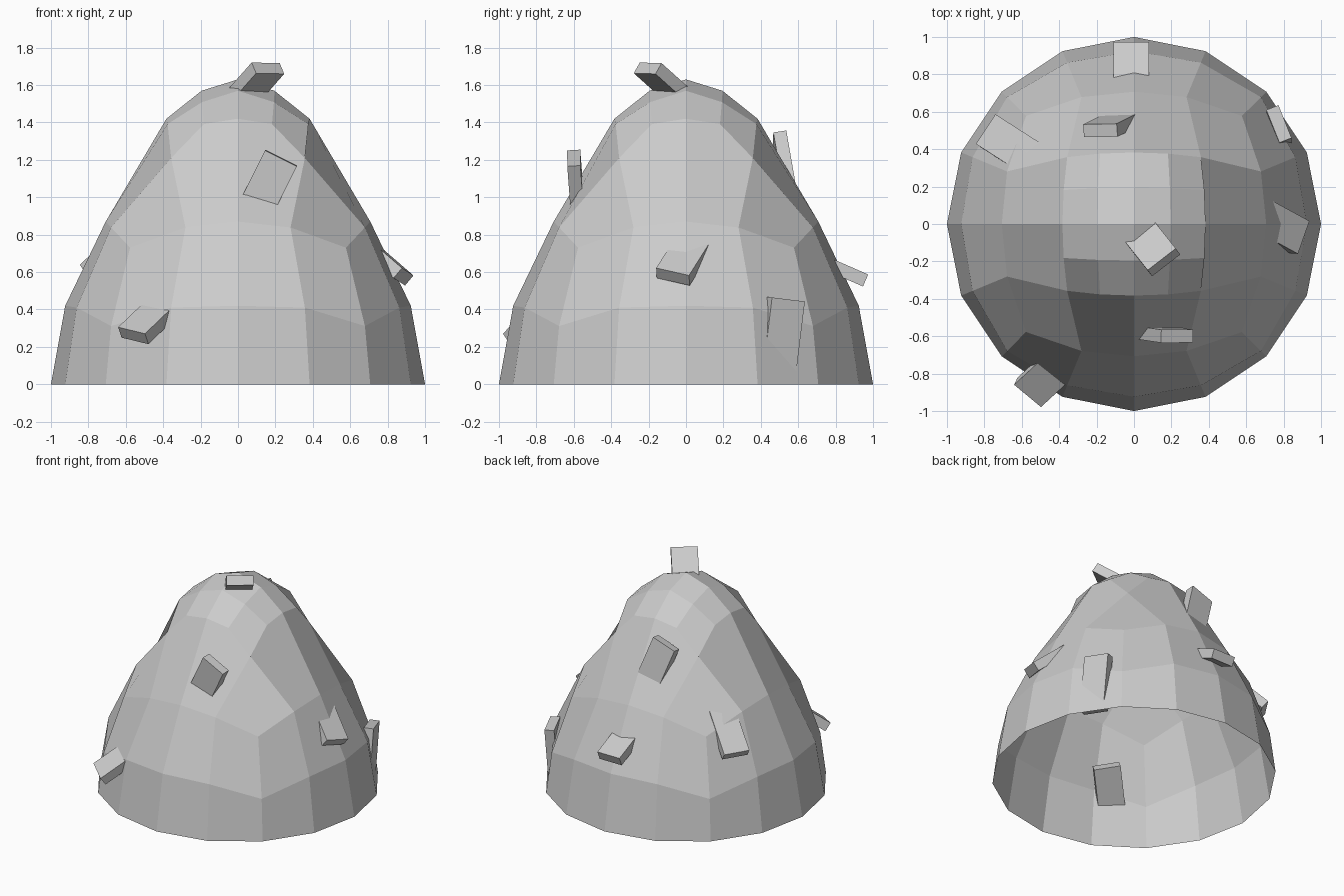
import bpy, bmesh
from mathutils import Vector, Matrix

if "Cube" in bpy.data.objects:
    bpy.data.objects.remove(bpy.data.objects["Cube"])


def finish(name, bm):
    mesh = bpy.data.meshes.new(name)
    bm.to_mesh(mesh)
    bm.free()
    obj = bpy.data.objects.new(name, mesh)
    bpy.context.collection.objects.link(obj)
    return obj


# Height of the dome for a given height on the unit sphere
HEIGHTS = [(0, 0), (.28, .31), (.357, .41), (.383, .42), (.577, .73), (.68, .84),
           (.707, .87), (.863, 1.21), (.905, 1.385), (.924, 1.42), (.963, 1.51),
           (.981, 1.57), (1, 1.63)]


def dome_height(z):
    for (a, ha), (b, hb) in zip(HEIGHTS, HEIGHTS[1:]):
        if z <= b:
            return ha + (hb - ha) * max(0, z - a) / (b - a)
    return HEIGHTS[-1][1]


# Mound: open half of a cube sphere, finer at the crown, stretched upwards
bm = bmesh.new()
bmesh.ops.create_cube(bm, size=2)
bmesh.ops.subdivide_edges(bm, edges=bm.edges[:], cuts=3, use_grid_fill=True)
bmesh.ops.delete(bm, geom=[v for v in bm.verts if v.co.z < -.01], context='VERTS')
for v in bm.verts:
    v.co = Vector([.4142 * c / .5 if abs(abs(c) - .5) < .01 else c for c in v.co]).normalized()
crown = [f for f in bm.faces if all(max(abs(v.co.x), abs(v.co.y)) < .4 and v.co.z > .8
                                    for v in f.verts)]
edges = list({e for f in crown for e in f.edges})
bmesh.ops.subdivide_edges(bm, edges=edges, cuts=1, use_grid_fill=True)
for v in bm.verts:
    v.co.normalize()
    v.co.z = dome_height(v.co.z)
finish("mound", bm)


# Slabs: outer end centre, point where it enters the mound, width direction
SLABS = {
    "slab_crown": ((.16, -.205, 1.69), (.045, -.06, 1.56), (.15, .11, 0)),
    "slab_front_upper": ((.23, -.60, 1.21), (.13, -.585, 1.01), (.17, 0, -.08)),
    "slab_front_lower": ((-.56, -.90, .26), (-.43, -.78, .385), (.16, -.12, -.03)),
    "slab_right": ((.885, -.07, .575), (.775, -.01, .67), (.05, .18, -.03)),
    "slab_back": ((-.015, .96, .555), (-.015, .80, .625), (1, 0, 0)),
    "slab_back_right": ((.775, .535, .455), (.775, .51, .25), (.08, -.2, .02)),
    "slab_left": ((-.775, .495, .61), (-.65, .415, .73), (.13, .19, 0)),
    "slab_back_upper": ((-.18, .50, 1.32), (-.11, .535, 1.12), (.17, 0, .08)),
}
LENGTH, WIDTH, THICK = .42, .19, .07
for name, (outer, root, across) in SLABS.items():
    outer = Vector(outer)
    u = (outer - Vector(root)).normalized()
    n = u.cross(Vector(across)).normalized()
    v = n.cross(u)
    frame = Matrix((u, v, n)).transposed().to_4x4()
    frame.translation = outer - u * LENGTH / 2
    bm = bmesh.new()
    bmesh.ops.create_cube(bm, size=1,
                          matrix=frame @ Matrix.Diagonal((LENGTH, WIDTH, THICK, 1)))
    finish(name, bm)
